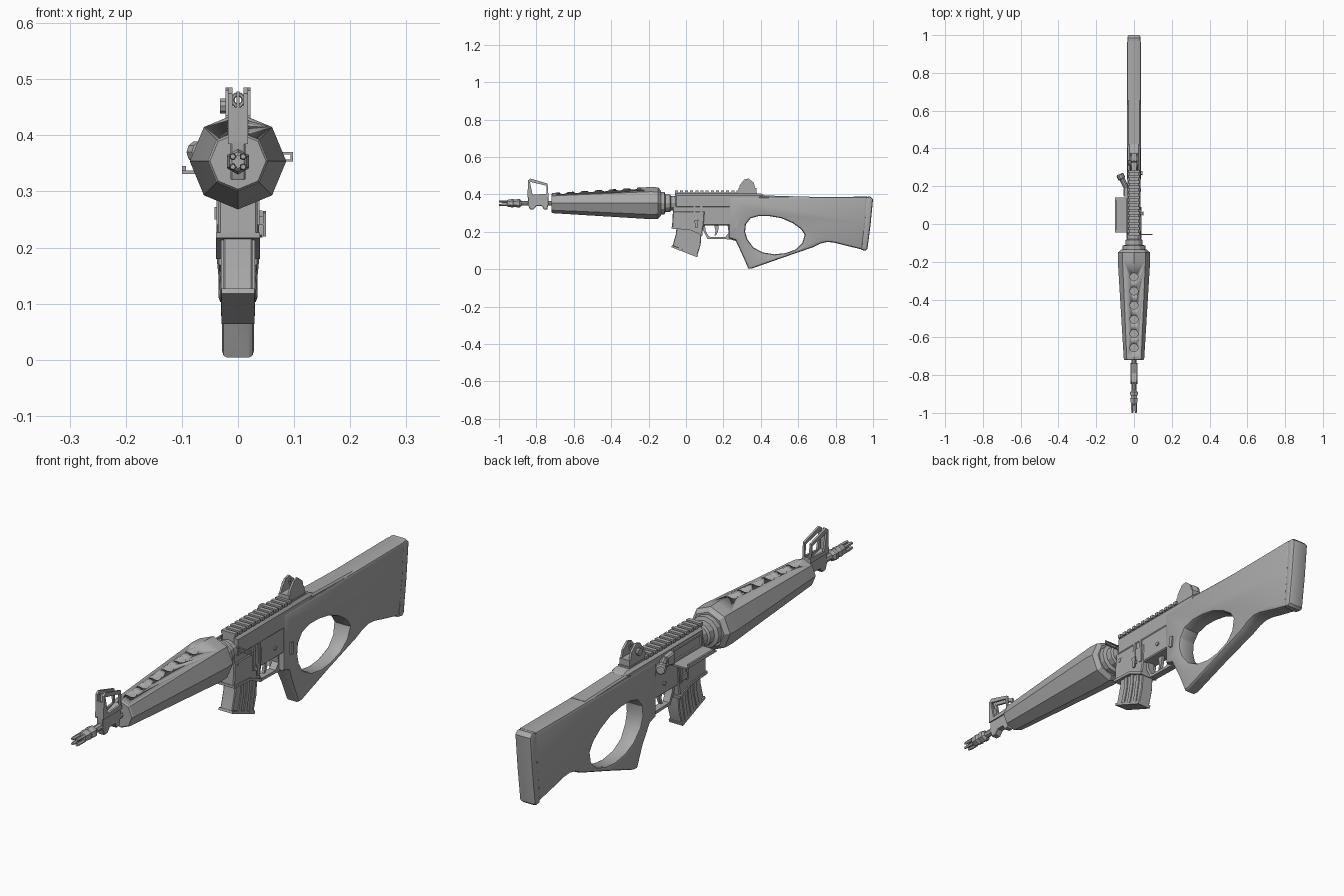
import bpy, bmesh, math
from mathutils import Matrix, Vector

grey = bpy.data.materials.new("gunmetal grey")
grey.diffuse_color = (0.40, 0.40, 0.40, 1)
AXIS = 0.353  # height of the barrel line


def finish(ob):
    if not ob.data.materials:
        ob.data.materials.append(grey)
    bpy.ops.object.select_all(action='DESELECT')
    ob.select_set(True)
    bpy.context.view_layer.objects.active = ob
    bpy.ops.object.shade_smooth_by_angle(angle=math.radians(28))
    return ob


def from_bmesh(name, bm):
    bmesh.ops.recalc_face_normals(bm, faces=bm.faces[:])
    me = bpy.data.meshes.new(name)
    bm.to_mesh(me)
    bm.free()
    ob = bpy.data.objects.new(name, me)
    bpy.context.collection.objects.link(ob)
    return finish(ob)


def plate(name, loops, x0, x1, bevel=0.0, squeeze=None):
    """Side profile in (y, z), with optional inner holes, extruded across x."""
    cu = bpy.data.curves.new(name, 'CURVE')
    cu.dimensions = '2D'
    cu.fill_mode = 'BOTH'
    cu.extrude = (x1 - x0) / 2 - bevel
    cu.bevel_depth = bevel
    cu.bevel_resolution = 1 if bevel > 0.01 else 0
    cu.offset = -bevel
    for pts in loops:
        sp = cu.splines.new('POLY')
        sp.points.add(len(pts) - 1)
        for p, (y, z) in zip(sp.points, pts):
            p.co = (y, z, 0, 1)
        sp.use_cyclic_u = True
    tmp = bpy.data.objects.new("profile", cu)
    bpy.context.collection.objects.link(tmp)
    dg = bpy.context.evaluated_depsgraph_get()
    dg.update()
    me = bpy.data.meshes.new_from_object(tmp.evaluated_get(dg))
    bpy.data.objects.remove(tmp)
    bm = bmesh.new()
    bm.from_mesh(me)
    bmesh.ops.remove_doubles(bm, verts=bm.verts[:], dist=1e-5)
    for v in bm.verts:
        y, z, x = v.co
        x += (x0 + x1) / 2
        v.co = (x * (squeeze(y, z) if squeeze else 1), y, z)
    return from_bmesh(name, bm)


def turned(name, rings, sides=12, z=AXIS, phase=0.0, matrix=None):
    """Rings of (y, radius) joined along the y axis."""
    bm = bmesh.new()
    loops = []
    for y, r in rings:
        loops.append([bm.verts.new((r * math.cos(phase + i * math.tau / sides), y,
                                    z + r * math.sin(phase + i * math.tau / sides)))
                      for i in range(sides)])
    for a, b in zip(loops, loops[1:]):
        for i in range(sides):
            j = (i + 1) % sides
            bm.faces.new((a[i], a[j], b[j], b[i]))
    bm.faces.new(loops[0])
    bm.faces.new(loops[-1])
    if matrix:
        bm.transform(matrix)
    return from_bmesh(name, bm)


def box(name, x0, x1, y0, y1, z0, z1):
    bm = bmesh.new()
    bmesh.ops.create_cube(bm, size=1)
    bm.transform(Matrix.Translation(((x0 + x1) / 2, (y0 + y1) / 2, (z0 + z1) / 2))
                 @ Matrix.Diagonal((x1 - x0, y1 - y0, z1 - z0, 1)))
    return from_bmesh(name, bm)


# Thumbhole stock, narrower towards the bottom
outline = [(0.23, 0.385), (0.97, 0.388), (0.96, 0.25), (0.945, 0.105), (0.86, 0.125), (0.79, 0.143),
           (0.755, 0.146), (0.72, 0.138), (0.68, 0.118), (0.52, 0.063), (0.352, 0.004), (0.333, 0.004),
           (0.30, 0.08), (0.265, 0.155), (0.23, 0.167)]
opening = [(0.316, 0.20), (0.32, 0.24), (0.345, 0.272), (0.39, 0.285), (0.446, 0.284), (0.51, 0.273),
           (0.57, 0.247), (0.615, 0.215), (0.635, 0.185), (0.622, 0.14), (0.585, 0.105), (0.53, 0.086),
           (0.473, 0.08), (0.41, 0.09), (0.36, 0.117), (0.328, 0.16)]
narrow = lambda y, z: 0.75 + 0.25 * min(1, max(0, (z - 0.09) / 0.09))
plate("stock", [outline, opening], -0.038, 0.038, 0.012, narrow)
plate("butt_pad", [[(0.955, 0.386), (0.985, 0.389), (1.0, 0.375), (0.987, 0.24), (0.97, 0.108),
                    (0.96, 0.10), (0.937, 0.103), (0.948, 0.25)]], -0.035, 0.035, 0.011)
plate("stock_comb", [[(0.29, 0.36), (0.62, 0.36), (0.66, 0.375), (0.66, 0.388), (0.29, 0.398)]],
      -0.034, 0.034, 0.006)

# Receivers and magazine well
plate("upper_receiver", [[(-0.06, 0.325), (0.30, 0.325), (0.36, 0.35), (0.42, 0.395), (0.40, 0.405),
                          (-0.06, 0.405)]], -0.035, 0.035, 0.01)
plate("lower_receiver", [[(-0.07, 0.34), (-0.07, 0.305), (-0.05, 0.29), (-0.05, 0.235), (0.25, 0.235),
                          (0.29, 0.16), (0.31, 0.24), (0.30, 0.345)]], -0.032, 0.032, 0.004)
plate("magazine_well", [[(-0.07, 0.31), (-0.075, 0.22), (0.02, 0.216), (0.085, 0.185), (0.095, 0.24),
                         (0.10, 0.31)]], -0.035, 0.035, 0.004)
plate("magazine_well_lip", [[(-0.077, 0.227), (-0.077, 0.217), (0.02, 0.211), (0.088, 0.18),
                             (0.09, 0.192), (0.02, 0.222)]], -0.039, 0.039)
for i, y in enumerate((0.04, 0.075)):
    box(f"well_rib_{i}", -0.038, 0.038, y, y + 0.012, 0.24, 0.335)

# Curved magazine with ribs
plate("magazine", [[(-0.05, 0.23), (-0.054, 0.19), (-0.072, 0.125), (0.06, 0.072), (0.078, 0.13),
                    (0.085, 0.22)]], -0.026, 0.026, 0.003)
for i, y in enumerate((-0.035, 0.0, 0.035)):
    z = 0.112 - 0.4 * (y + 0.035)
    plate(f"magazine_rib_{i}", [[(y + 0.015, 0.225), (y + 0.012, 0.175), (y - 0.005, z),
                                 (y + 0.011, z - 0.006), (y + 0.028, 0.165), (y + 0.031, 0.225)]],
          -0.03, 0.03)
plate("magazine_floor", [[(-0.075, 0.127), (-0.078, 0.118), (0.06, 0.064), (0.064, 0.076)]], -0.029, 0.029)

# Trigger and guard
plate("trigger_guard", [[(0.09, 0.245), (0.09, 0.21), (0.115, 0.163), (0.235, 0.16), (0.27, 0.15),
                         (0.26, 0.245)],
                        [(0.102, 0.236), (0.104, 0.208), (0.122, 0.174), (0.21, 0.172),
                         (0.228, 0.195), (0.222, 0.236)]], -0.014, 0.014)
plate("trigger", [[(0.15, 0.24), (0.158, 0.205), (0.152, 0.18), (0.162, 0.182), (0.172, 0.205),
                   (0.175, 0.24)]], -0.006, 0.006)

# Controls on both sides of the receiver
plate("bolt_catch", [[(0.045, 0.262), (0.05, 0.22), (0.062, 0.22), (0.066, 0.265)]], 0.045, 0.05)
box("bolt_catch_pin", 0.03, 0.047, 0.05, 0.06, 0.24, 0.255)
box("magazine_button", -0.042, -0.03, 0.05, 0.085, 0.25, 0.272)
plate("safety_lever", [[(0.26, 0.222), (0.275, 0.218), (0.28, 0.262), (0.262, 0.266)]], 0.03, 0.044)
for i, (y, z) in enumerate(((-0.045, 0.30), (0.27, 0.30), (0.18, 0.275))):
    turned(f"receiver_pin_{i}", [(-0.037, 0.008), (0.037, 0.008)], 8, 0,
           matrix=Matrix.Translation((0, y, z)) @ Matrix.Rotation(math.pi / 2, 4, 'Z'))

# Ejection side: opened cover, port frame, deflector and forward assist
box("port_cover", -0.10, -0.03, -0.045, 0.14, 0.331, 0.337)
box("port_cover_rim", -0.10, -0.093, -0.03, 0.125, 0.331, 0.345)
plate("port_frame", [[(-0.045, 0.337), (0.14, 0.337), (0.14, 0.39), (-0.045, 0.39)],
                     [(-0.035, 0.345), (-0.035, 0.382), (0.13, 0.382), (0.13, 0.345)]], -0.041, -0.03)
plate("case_deflector", [[(0.145, 0.34), (0.19, 0.35), (0.19, 0.385), (0.145, 0.39)]], -0.055, -0.03, 0.005)
turned("forward_assist", [(0, 0.014), (0.075, 0.014), (0.078, 0.02), (0.10, 0.02), (0.105, 0.015)], 10, 0,
       matrix=Matrix.Translation((-0.03, 0.17, 0.37)) @ Matrix.Rotation(math.radians(26), 4, 'Z'))

# Sling loop
box("sling_loop_end", 0.094, 0.098, -0.058, -0.052, 0.353, 0.37)
for i, z in enumerate((0.353, 0.366)):
    box(f"sling_loop_bar_{i}", 0.03, 0.098, -0.058, -0.052, z, z + 0.004)

# Top rail
box("rail_base", -0.024, 0.024, -0.06, 0.38, 0.395, 0.411)
for i in range(13):
    y = -0.06 + i * 0.0275
    box(f"rail_tooth_{i}", -0.03, 0.03, y, y + 0.016, 0.407, 0.42)

# Rear sight
for s in (-1, 1):
    plate(f"rear_sight_ear_{'left' if s < 0 else 'right'}",
          [[(0.28, 0.41), (0.288, 0.45), (0.312, 0.48), (0.335, 0.485), (0.363, 0.462), (0.376, 0.41)]],
          s * 0.018 - 0.004, s * 0.018 + 0.004)
box("rear_sight_base", -0.022, 0.022, 0.28, 0.376, 0.405, 0.435)
turned("rear_sight_knob", [(0, 0.014), (0.014, 0.014)], 10, 0,
       matrix=Matrix.Translation((-0.018, 0.325, 0.452)) @ Matrix.Rotation(math.pi / 2, 4, 'Z'))
bpy.ops.mesh.primitive_torus_add(major_segments=12, minor_segments=6, major_radius=0.01, minor_radius=0.004,
                                 location=(0, 0.33, 0.463), rotation=(math.pi / 2, 0, 0))
bpy.context.object.name = "rear_sight_aperture"
finish(bpy.context.object)
box("rear_sight_post", -0.005, 0.005, 0.325, 0.335, 0.43, 0.454)

# Octagonal handguard with vent holes along the top ridge
guard = turned("handguard", [(-0.72, 0.05), (-0.715, 0.054), (-0.19, 0.086), (-0.15, 0.084), (-0.135, 0.068)],
               8, 0.354)
bm = bmesh.new()
for i in range(6):
    bmesh.ops.create_cone(bm, cap_ends=True, segments=10, radius1=0.021, radius2=0.021, depth=0.15,
                          matrix=Matrix.Translation((0, -0.28 - i * 0.075, 0.443)))
cutter = from_bmesh("vent_cutter", bm)
cutter.hide_render = True
mod = guard.modifiers.new("vents", 'BOOLEAN')
mod.object = cutter
mod.solver = 'EXACT'
bpy.context.view_layer.objects.active = guard
bpy.ops.object.modifier_apply(modifier="vents")
bpy.data.objects.remove(cutter)
turned("handguard_ring", [(-0.14, 0.06), (-0.115, 0.06), (-0.11, 0.046), (-0.085, 0.046), (-0.08, 0.038),
                          (-0.055, 0.038)], 12)

# Barrel and muzzle
turned("barrel", [(-0.90, 0.013), (-0.70, 0.013)], 8)
turned("muzzle_brake", [(-0.96, 0.012), (-0.955, 0.018), (-0.94, 0.021), (-0.925, 0.023), (-0.92, 0.019),
                        (-0.91, 0.019), (-0.905, 0.023), (-0.89, 0.023), (-0.88, 0.014)], 6, phase=math.pi / 6)
for i in range(4):
    a = math.pi / 4 + i * math.pi / 2
    turned(f"muzzle_prong_{i}", [(-1.0, 0.005), (-0.985, 0.007), (-0.95, 0.007)], 5, 0,
           matrix=Matrix.Translation((0.013 * math.cos(a), 0, AXIS + 0.013 * math.sin(a))))

# Front sight: block, slanted open frames and post
plate("front_sight_block", [[(-0.845, 0.40), (-0.845, 0.345), (-0.835, 0.32), (-0.815, 0.32), (-0.80, 0.338),
                             (-0.77, 0.338), (-0.76, 0.32), (-0.742, 0.32), (-0.735, 0.35),
                             (-0.735, 0.405), (-0.79, 0.388)]], -0.013, 0.013, 0.002)
for s in (-1, 1):
    plate(f"front_sight_frame_{'left' if s < 0 else 'right'}",
          [[(-0.847, 0.385), (-0.845, 0.475), (-0.832, 0.485), (-0.74, 0.458), (-0.735, 0.385)],
           [(-0.82, 0.398), (-0.835, 0.468), (-0.747, 0.447), (-0.745, 0.404)]],
          s * 0.014 - 0.004, s * 0.014 + 0.004)
box("front_sight_bridge", -0.016, 0.016, -0.846, -0.836, 0.39, 0.45)
box("front_sight_post", -0.003, 0.003, -0.844, -0.838, 0.44, 0.478)
